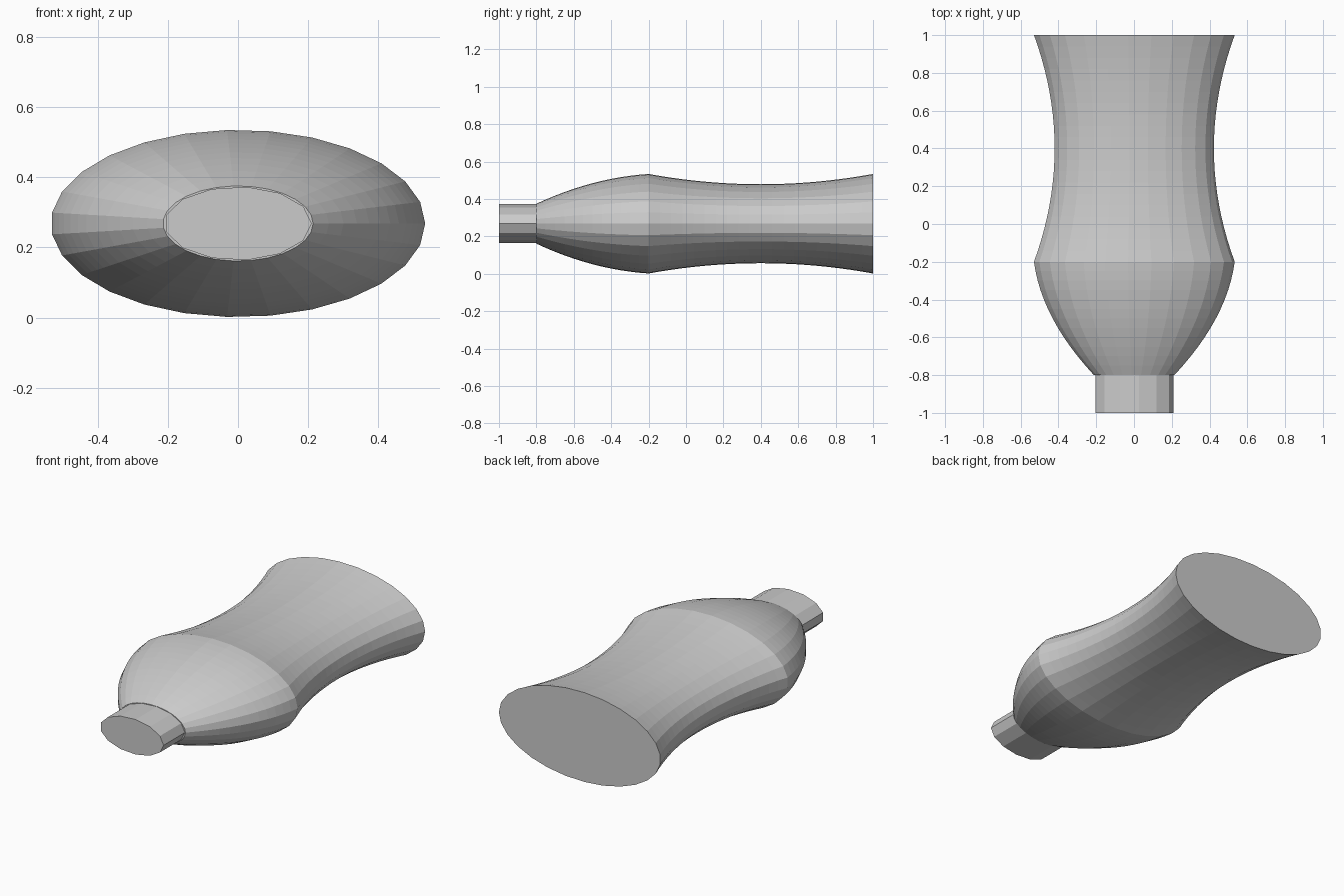
import bpy, bmesh, math

if "Cube" in bpy.data.objects:
    bpy.data.objects.remove(bpy.data.objects["Cube"])

CZ = 0.268  # height of the long axis


def loft(name, profile, sides):
    """Skin flattened elliptical rings along y; profile holds (y, half width)."""
    bm = bmesh.new()
    rings = []
    for y, a in profile:
        rings.append([bm.verts.new((a * math.cos(2 * math.pi * i / sides), y,
                                    CZ + a / 2 * math.sin(2 * math.pi * i / sides)))
                      for i in range(sides)])
    for r, s in zip(rings, rings[1:]):
        for i in range(sides):
            j = (i + 1) % sides
            bm.faces.new((r[i], r[j], s[j], s[i]))
    bm.faces.new(rings[0])
    bm.faces.new(rings[-1])
    bmesh.ops.recalc_face_normals(bm, faces=bm.faces)
    mesh = bpy.data.meshes.new(name)
    bm.to_mesh(mesh)
    bm.free()
    obj = bpy.data.objects.new(name, mesh)
    bpy.context.collection.objects.link(obj)
    return obj


def bulb(y):
    t = -0.2 - y
    return 0.533 - 0.13 * t - 0.67 * t * t


def waist(y):
    return 0.423 + 0.11 * ((y - 0.4) / 0.6) ** 2


# Body: rounded bulb in front, creased into a waisted, flared rear
ys = [-0.8 + 0.6 * i / 12 for i in range(12)]
profile = [(y, bulb(y)) for y in ys]
ys = [-0.2 + 1.2 * i / 20 for i in range(21)]
profile += [(y, waist(y)) for y in ys]
loft("body", profile, 27)

# Neck: short coarse stub, its rear end just inside the body
loft("neck", [(-1.0, 0.21), (-0.795, 0.21)], 13)
